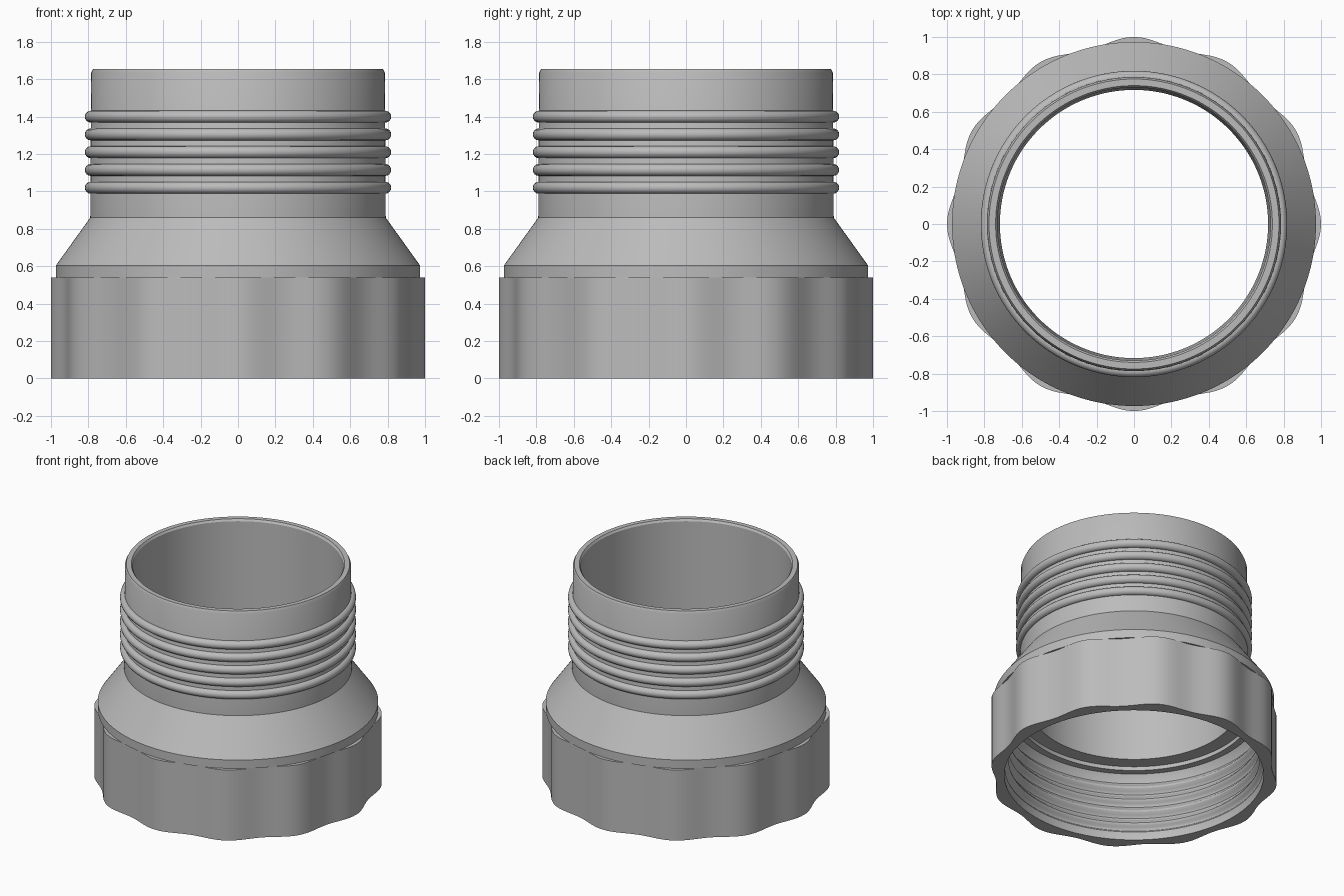
import bpy, bmesh, math

cube = bpy.data.objects.get("Cube")
if cube:
    bpy.data.objects.remove(cube, do_unlink=True)

SEGMENTS = 192
LOBES = 12


def make_material(name, colour):
    mat = bpy.data.materials.new(name)
    mat.use_nodes = True
    mat.diffuse_color = colour
    mat.node_tree.nodes["Principled BSDF"].inputs["Base Color"].default_value = colour
    return mat


grey = make_material("plain grey", (0.5, 0.5, 0.5, 1))


def lathe(name, profile):
    """Revolve a closed list of (radius, height, lobe depth) points."""
    bm = bmesh.new()
    rings = []
    for i in range(SEGMENTS):
        a = 2 * math.pi * i / SEGMENTS
        ring = []
        for r, z, lobe in profile:
            rr = r + lobe * math.cos(LOBES * a)
            ring.append(bm.verts.new((rr * math.cos(a), rr * math.sin(a), z)))
        rings.append(ring)
    n = len(profile)
    for i in range(SEGMENTS):
        a, b = rings[i], rings[(i + 1) % SEGMENTS]
        for j in range(n):
            k = (j + 1) % n
            bm.faces.new((a[j], b[j], b[k], a[k]))
    bmesh.ops.recalc_face_normals(bm, faces=bm.faces)
    mesh = bpy.data.meshes.new(name)
    bm.to_mesh(mesh)
    bm.free()
    mesh.materials.append(grey)
    obj = bpy.data.objects.new(name, mesh)
    bpy.context.collection.objects.link(obj)
    bpy.ops.object.select_all(action="DESELECT")
    obj.select_set(True)
    bpy.context.view_layer.objects.active = obj
    bpy.ops.object.shade_smooth_by_angle(angle=math.radians(30))
    return obj


# Lobed collar, sloping shoulder, neck, rim and bore in one closed profile
outside = [
    (0.98, 0, 0.02), (0.98, 0.54, 0.02),
    (0.973, 0.54, 0), (0.973, 0.605, 0),
    (0.79, 0.86, 0), (0.785, 1.635, 0),
    (0.775, 1.655, 0), (0.74, 1.655, 0),
]
bore = [(0.73, 1.64, 0), (0.717, 0.54, 0), (0.82, 0.54, 0), (0.82, 0.51, 0), (0.87, 0.51, 0)]

# Rounded internal thread, running from the ledge down to the mouth
pitch = 0.095
steps = 40
thread = []
for s in range(steps + 1):
    z = 0.46 - 0.4 * s / steps
    wave = 0.5 + 0.5 * math.cos(2 * math.pi * (z - 0.12) / pitch)
    thread.append((0.9 - 0.03 * wave, z, 0))
mouth = [(0.9, 0.04, 0), (0.9, 0, 0)]
lathe("adapter_body", outside + bore + thread + mouth)

# Rounded external thread ribs around the neck
for i in range(5):
    centre = 1.02 + pitch * i
    circle = []
    for s in range(16):
        t = 2 * math.pi * s / 16
        circle.append((0.787 + 0.032 * math.cos(t), centre + 0.032 * math.sin(t), 0))
    lathe(f"neck_rib_{i + 1}", circle)
